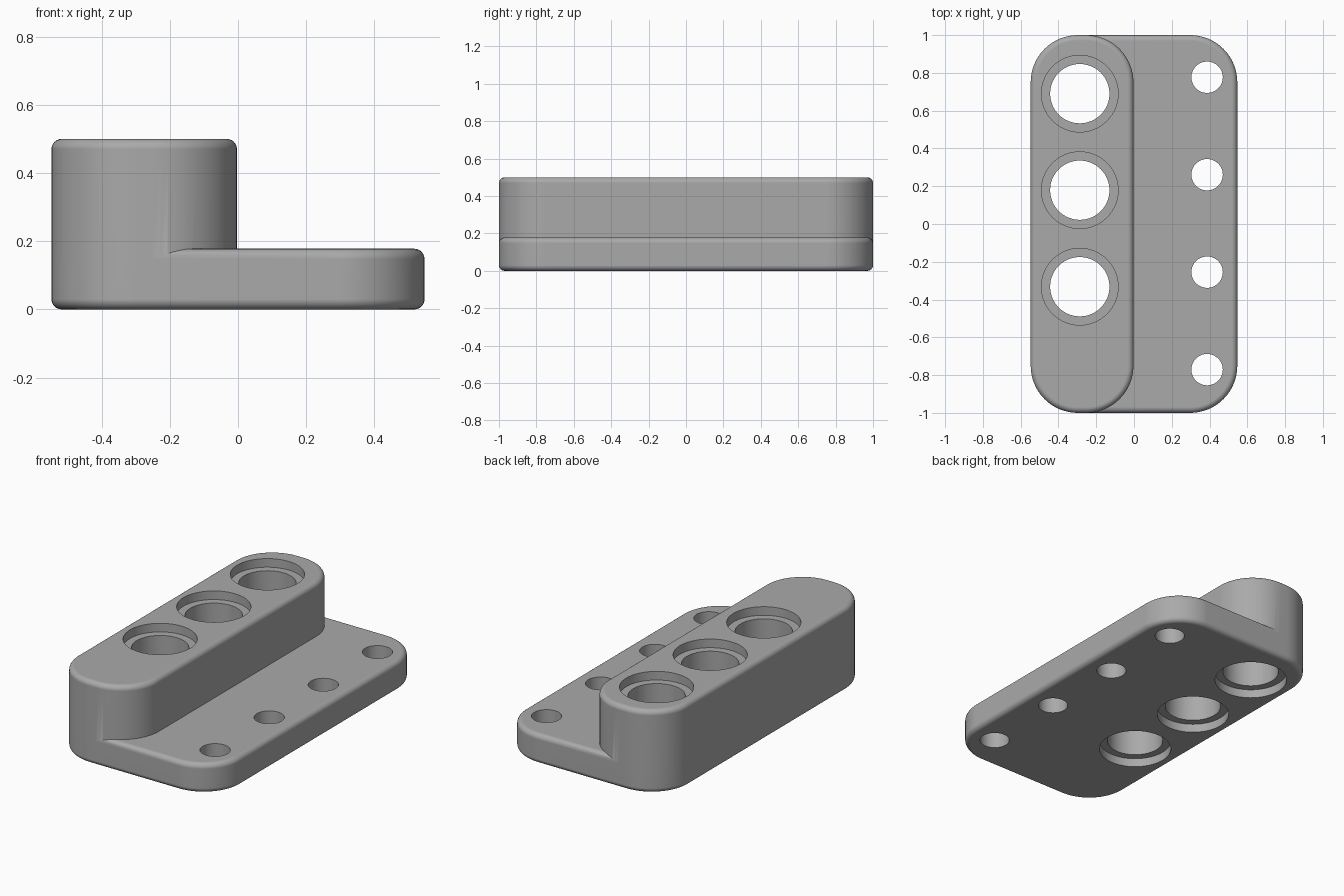
import bpy, bmesh, math

if "Cube" in bpy.data.objects:
    bpy.data.objects.remove(bpy.data.objects["Cube"])

# Main dimensions
HALF_W, HALF_L = 0.547, 1.0
BAR_RIGHT = -0.003
BAR_TOP, PLATE_TOP = 0.5, 0.178
CORNER, FILLET = 0.25, 0.03
BORE, SEAT, SEAT_DEPTH, BOLT = 0.157, 0.203, 0.052, 0.083

grey = bpy.data.materials.new("plain grey")
grey.use_nodes = True
colour = (0.4, 0.4, 0.4, 1)
grey.diffuse_color = colour
grey.node_tree.nodes["Principled BSDF"].inputs["Base Color"].default_value = colour


def loft(name, rings):
    """Closed solid skinned through equal-length rings, bottom to top."""
    bm = bmesh.new()
    loops = [[bm.verts.new(p) for p in ring] for ring in rings]
    n = len(loops[0])
    for low, high in zip(loops, loops[1:]):
        for i in range(n):
            j = (i + 1) % n
            bm.faces.new((low[i], low[j], high[j], high[i]))
    bm.faces.new(loops[0][::-1])
    bm.faces.new(loops[-1])
    bmesh.ops.recalc_face_normals(bm, faces=bm.faces)
    mesh = bpy.data.meshes.new(name)
    bm.to_mesh(mesh)
    bm.free()
    mesh.materials.append(grey)
    obj = bpy.data.objects.new(name, mesh)
    bpy.context.collection.objects.link(obj)
    return obj


def rounded_ring(x0, x1, inset, z, steps=16):
    """Rounded rectangle, pulled in by the inset."""
    r = CORNER - inset
    xs, y = (x0 + CORNER, x1 - CORNER), HALF_L - CORNER
    centres = [(xs[1], y), (xs[0], y), (xs[0], -y), (xs[1], -y)]
    ring = []
    for k, (cx, cy) in enumerate(centres):
        for i in range(steps + 1):
            a = math.pi / 2 * (k + i / steps)
            ring.append((cx + r * math.cos(a), cy + r * math.sin(a), z))
    return ring


def filleted_slab(name, x0, x1, top, steps=6):
    """Rounded slab with soft top and bottom edges."""
    profile = []
    for i in range(steps + 1):
        a = math.pi / 2 * i / steps
        profile.append((FILLET * (1 - math.sin(a)), FILLET * (1 - math.cos(a))))
    rings = [rounded_ring(x0, x1, d, z) for d, z in profile]
    rings += [rounded_ring(x0, x1, d, top - z) for d, z in reversed(profile)]
    return loft(name, rings)


def hole_cutter(name, x, y, profile, sides=64):
    """Turned cutter from (radius, height) pairs."""
    angles = [math.tau * i / sides for i in range(sides)]
    return loft(name, [[(x + r * math.cos(a), y + r * math.sin(a), z)
                        for a in angles] for r, z in profile])


def combine(target, tool, operation):
    mod = target.modifiers.new(tool.name, "BOOLEAN")
    mod.operation, mod.solver, mod.object = operation, "EXACT", tool
    bpy.ops.object.modifier_apply(modifier=mod.name)
    bpy.data.objects.remove(tool)


# Wide plate joined with the tall bar on its right side
body = filleted_slab("mounting_block", -HALF_W, HALF_W, PLATE_TOP)
bar = filleted_slab("tall_bar", -HALF_W, BAR_RIGHT, BAR_TOP)
bpy.context.view_layer.objects.active = body
body.select_set(True)
combine(body, bar, "UNION")

# Large bores, recessed at both ends
bore_profile = [(SEAT, -0.1), (SEAT, SEAT_DEPTH), (BORE, SEAT_DEPTH),
                (BORE, BAR_TOP - SEAT_DEPTH), (SEAT, BAR_TOP - SEAT_DEPTH),
                (SEAT, BAR_TOP + 0.1)]
for i in range(3):
    combine(body, hole_cutter("bore_cutter", -0.287, 0.69 - 0.511 * i, bore_profile),
            "DIFFERENCE")

# Small plain holes along the plate edge
for i in range(4):
    combine(body, hole_cutter("bolt_cutter", 0.387, 0.777 - 0.516 * i,
                              [(BOLT, -0.1), (BOLT, PLATE_TOP + 0.1)]), "DIFFERENCE")

# Smooth fillets with crisp hole edges
bpy.ops.object.shade_smooth_by_angle(angle=math.radians(30))
weighted = body.modifiers.new("even_shading", "WEIGHTED_NORMAL")
weighted.keep_sharp = True
